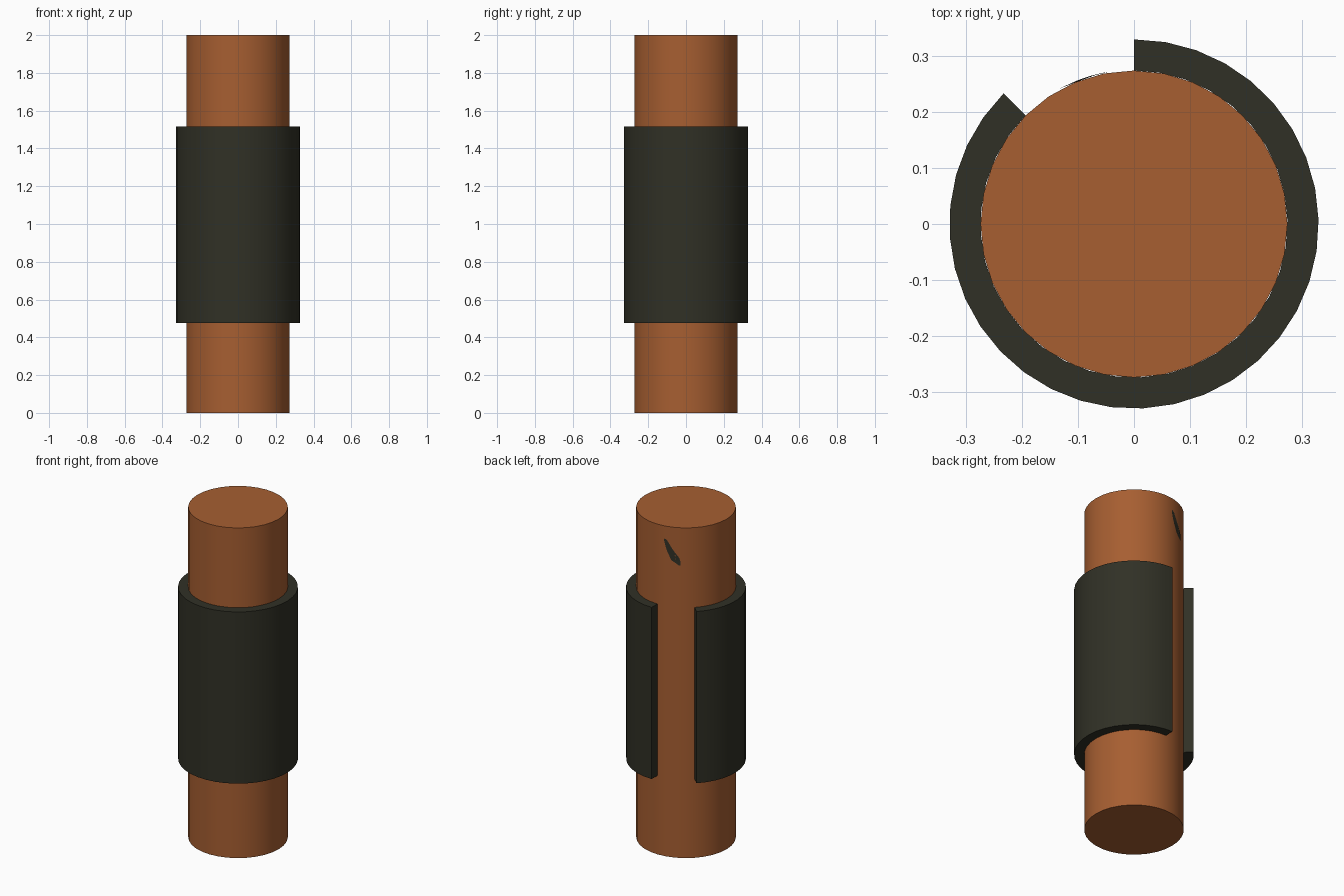
import bpy, bmesh, math

if "Cube" in bpy.data.objects:
    bpy.data.objects.remove(bpy.data.objects["Cube"])

R_CORE, R_OUT = 0.2735, 0.329


def material(name, rgb):
    m = bpy.data.materials.new(name)
    m.diffuse_color = (*rgb, 1.0)
    m.use_nodes = True
    m.node_tree.nodes["Principled BSDF"].inputs["Base Color"].default_value = m.diffuse_color
    return m


def make_object(name, bm, mat, smooth=True):
    bmesh.ops.recalc_face_normals(bm, faces=bm.faces)
    mesh = bpy.data.meshes.new(name)
    bm.to_mesh(mesh)
    bm.free()
    mesh.materials.append(mat)
    ob = bpy.data.objects.new(name, mesh)
    bpy.context.collection.objects.link(ob)
    if smooth:
        bpy.ops.object.select_all(action='DESELECT')
        ob.select_set(True)
        bpy.context.view_layer.objects.active = ob
        bpy.ops.object.shade_smooth_by_angle(angle=math.radians(30))
    return ob


def polar(r, deg, z):
    a = math.radians(deg)
    return (r * math.cos(a), r * math.sin(a), z)


brown = material("warm_brown", (0.385, 0.113, 0.031))
dark = material("dark_olive", (0.030, 0.030, 0.019))

# Core: solid 32-sided cylinder
bm = bmesh.new()
rings = [[bm.verts.new(polar(R_CORE, 90 + i * 11.25, z)) for i in range(32)]
         for z in (0, 2)]
for ring in rings:
    bm.faces.new(ring)
for i in range(32):
    j = (i + 1) % 32
    bm.faces.new((rings[0][i], rings[0][j], rings[1][j], rings[1][i]))
make_object("core", bm, brown)

# Sleeve: rectangular section swept 315 degrees, open at the back left
bm = bmesh.new()
section = [(R_CORE, 0.477), (R_OUT, 0.477), (R_OUT, 1.517), (R_CORE, 1.517)]
rows = [[bm.verts.new(polar(r, 90 - 315 * i / 32, z)) for r, z in section]
        for i in range(33)]
for a, b in zip(rows, rows[1:]):
    for k in range(4):
        n = (k + 1) % 4
        bm.faces.new((a[k], a[n], b[n], b[k]))
bm.faces.new(rows[0])
bm.faces.new(rows[-1])
make_object("split_sleeve", bm, dark)

# Small dark mark on the core above the gap: (height, start angle, end angle)
bm = bmesh.new()
strip = [(1.923, 99, 101), (1.912, 99, 103.5), (1.87, 101.5, 109), (1.85, 103, 112),
         (1.82, 106, 117), (1.80, 108, 118.5), (1.772, 117, 118.7)]
pairs = [[bm.verts.new(polar(R_CORE + 0.0015, d, z)) for d in (a, b)] for z, a, b in strip]
for p, q in zip(pairs, pairs[1:]):
    bm.faces.new((p[0], q[0], q[1], p[1]))
mark = make_object("surface_mark", bm, dark, smooth=False)
# Make the mark face outwards
for poly in mark.data.polygons:
    if poly.normal.dot(poly.center) - poly.normal.z * poly.center.z < 0:
        poly.flip()
